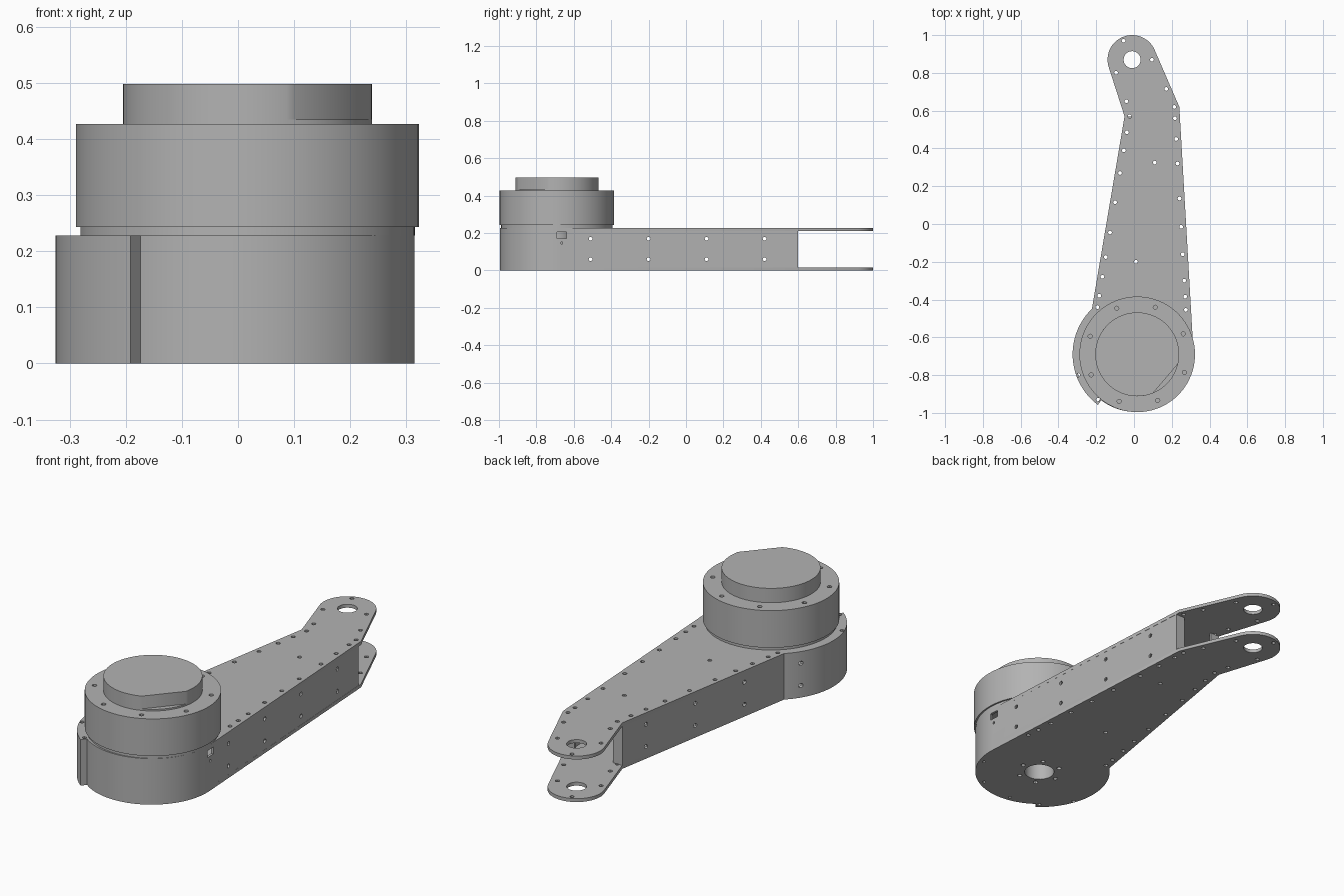
import bpy, bmesh
from math import sin, cos, radians
from mathutils import Matrix, Vector

cube = bpy.data.objects.get("Cube")
if cube:
    bpy.data.objects.remove(cube)

# Single metal colour
metal = bpy.data.materials.new("grey_metal")
metal.use_nodes = True
grey = (0.45, 0.45, 0.45, 1)
metal.diffuse_color = grey
metal.node_tree.nodes["Principled BSDF"].inputs["Base Color"].default_value = grey

MOTOR = (0.01, -0.69)
DRUM = (0.017, -0.69)
TIP = (-0.01, 0.87)
KINK_R, KINK_L = (0.24, 0.62), (-0.05, 0.57)
PLATE, TOP = 0.017, 0.228


def arc(c, r, a, b, steps):
    """Points on an arc from angle a to b in degrees."""
    angles = [radians(a + (b - a) * i / steps) for i in range(steps + 1)]
    return [(c[0] + r * cos(t), c[1] + r * sin(t)) for t in angles]


def circle(c, r, steps=12):
    return arc(c, r, 0, 360, steps)[:-1]


def ring_holes(c, r, size, angles):
    return [circle(arc(c, r, a, a, 1)[0], size) for a in angles]


def finish(name, bm, smooth=True):
    bmesh.ops.recalc_face_normals(bm, faces=bm.faces)
    mesh = bpy.data.meshes.new(name)
    bm.to_mesh(mesh)
    bm.free()
    mesh.materials.append(metal)
    obj = bpy.data.objects.new(name, mesh)
    bpy.context.collection.objects.link(obj)
    if smooth:
        shade(obj)
    return obj


def activate(obj):
    bpy.ops.object.select_all(action="DESELECT")
    obj.select_set(True)
    bpy.context.view_layer.objects.active = obj


def shade(obj):
    activate(obj)
    bpy.ops.object.shade_smooth_by_angle(angle=radians(30))


def slab(name, outline, z0, z1, holes=()):
    """Flat outline with holes, extruded from z0 to z1."""
    bm = bmesh.new()
    edges = []
    for loop in [outline, *holes]:
        vs = [bm.verts.new((x, y, z0)) for x, y in loop]
        edges += [bm.edges.new((v, vs[i - 1])) for i, v in enumerate(vs)]
    bmesh.ops.triangle_fill(bm, use_beauty=True, edges=edges, normal=(0, 0, 1))
    ext = bmesh.ops.extrude_face_region(bm, geom=bm.faces[:])
    top = [g for g in ext["geom"] if isinstance(g, bmesh.types.BMVert)]
    bmesh.ops.translate(bm, verts=top, vec=(0, 0, z1 - z0))
    return finish(name, bm)


# Shared outline: round base, tapered arm, rounded tip, wider lobe on the right
base = arc(MOTOR, 0.305, 233, 363.3, 48)
lobe = arc(MOTOR, 0.335, 134, 233, 36)
outline = base + [KINK_R] + arc(TIP, 0.13, 23, 198, 32) + [KINK_L] + lobe

# Rivet holes follow both straight edges of the arm
def along(p, q, ys, inset):
    return [(p[0] + (q[0] - p[0]) * (y - p[1]) / (q[1] - p[1]) + inset, y) for y in ys]

rivets = along(lobe[0], KINK_L, [-.44, -.38, -.28, -.175, -.045, .115, .27, .39, .485, .57], 0.027)
rivets += along(base[-1], KINK_R, [-.455, -.385, -.3, -.16, -.015, .135, .32, .45, .56, .62], -0.027)
rivets += [(-.055, .97), (.095, .87), (-.095, .8), (-.04, .65), (.17, .715),
           (.11, .325), (.01, -.2), (-.295, -.8), (-.19, -.93)]
plate_holes = [circle(p, 0.01) for p in rivets] + [circle(TIP, 0.045, 32)]
shaft_holes = [circle(MOTOR, 0.07, 32)] + ring_holes(MOTOR, 0.1, 0.011, range(0, 360, 60))
rim_holes = ring_holes(MOTOR, 0.28, 0.008, (-100, -60, -20))

slab("top_plate", outline, TOP - PLATE, TOP, plate_holes)
slab("bottom_plate", outline, 0, PLATE, plate_holes + shaft_holes + rim_holes)

# Side wall: open strip with inward flanges at the tip end
end_r = (KINK_R[0], 0.6)
path = [(0, KINK_L[1]), KINK_L] + lobe + base + [end_r, (end_r[0] - 0.05, end_r[1])]
bm = bmesh.new()
low = [bm.verts.new((x, y, PLATE)) for x, y in path]
high = [bm.verts.new((x, y, TOP - PLATE)) for x, y in path]
for i in range(len(path) - 1):
    bm.faces.new((low[i], low[i + 1], high[i + 1], high[i]))
mesh = bpy.data.meshes.new("side_wall")
bm.to_mesh(mesh)
bm.free()
mesh.materials.append(metal)
wall = bpy.data.objects.new("side_wall", mesh)
bpy.context.collection.objects.link(wall)
solid = wall.modifiers.new("thickness", "SOLIDIFY")
solid.thickness, solid.offset = 0.012, -1

# Cutters for wall screw holes and the cable port
bm = bmesh.new()
turn = Matrix.Rotation(radians(90), 4, "Y")


def drill(x, y, z, r, depth):
    bmesh.ops.create_cone(bm, cap_ends=True, segments=12, radius1=r, radius2=r, depth=depth,
                          matrix=Matrix.Translation((x, y, z)) @ turn)


for y in (-0.51, -0.2, 0.11, 0.42):
    for z in (0.06, 0.17):
        drill(0, y, z, 0.01, 1)
drill(0.3, -0.665, 0.147, 0.006, 0.1)
bmesh.ops.create_cube(bm, size=1, matrix=Matrix.Translation((0.3, -0.665, 0.188))
                      @ Matrix.Diagonal(Vector((0.1, 0.05, 0.035, 1))))
cutter = finish("wall_cutter", bm, False)
cutter.hide_render = True
cut = wall.modifiers.new("holes", "BOOLEAN")
cut.object, cut.operation, cut.solver = cutter, "DIFFERENCE", "EXACT"
activate(wall)
for mod in ("thickness", "holes"):
    bpy.ops.object.modifier_apply(modifier=mod)
bpy.data.objects.remove(cutter)
shade(wall)

# Shaft collar inside the base
slab("shaft_collar", circle(MOTOR, 0.085, 32), PLATE, TOP - PLATE, [circle(MOTOR, 0.07, 32)])

# Motor drum with screw holes in its cap
slab("drum_seat", circle(DRUM, 0.298, 96), TOP, 0.243)
slab("drum_body", circle(DRUM, 0.306, 96), 0.243, 0.4)
slab("drum_cap", circle(DRUM, 0.306, 96), 0.4, 0.427,
     ring_holes(DRUM, 0.267, 0.011, range(24, 384, 45)))

# Output hub with one flat
slab("hub_base", circle(DRUM, 0.222, 80), 0.427, 0.435)
slab("hub", arc(DRUM, 0.222, -13, 292, 80), 0.435, 0.498)
